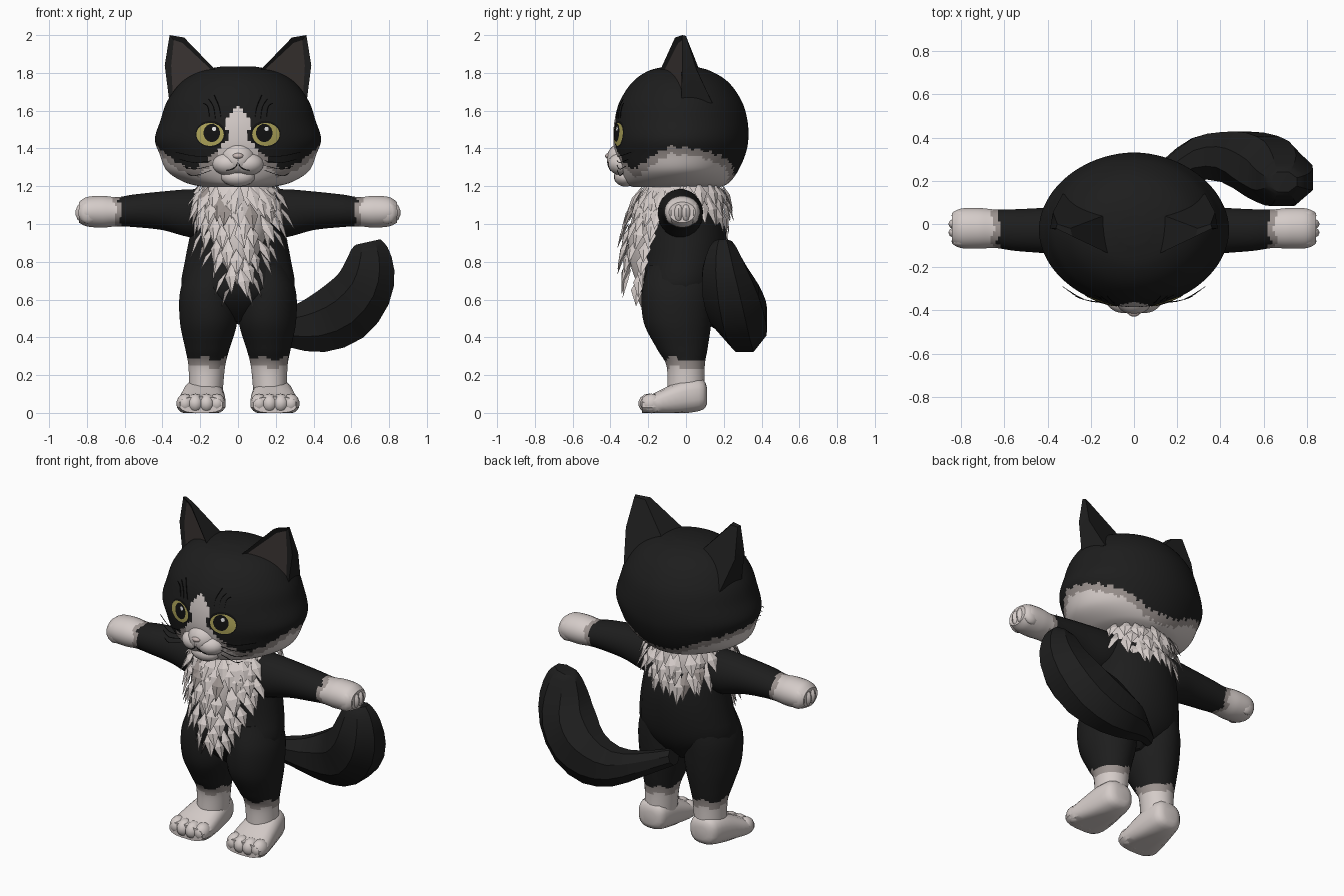
import bpy, bmesh, math, random
from math import sin, cos, pi
from mathutils import Vector
from mathutils.bvhtree import BVHTree

random.seed(4)
cube = bpy.data.objects.get("Cube")
if cube:
    bpy.data.objects.remove(cube)


def material(name, r, g, b):
    m = bpy.data.materials.new(name)
    m.use_nodes = True
    m.diffuse_color = (r, g, b, 1)
    bsdf = m.node_tree.nodes["Principled BSDF"]
    bsdf.inputs["Base Color"].default_value = (r, g, b, 1)
    bsdf.inputs["Roughness"].default_value = 0.9
    return m


BLACK = material("black fur", .0125, .0125, .0125)
WHITE = material("white fur", .66, .60, .58)
GREY = material("grey fur edge", .33, .29, .275)
EAR = material("inner ear", .042, .034, .032)
IRIS = material("olive iris", .42, .37, .10)
PINK = material("pale nose", .56, .47, .45)
PUPIL = material("pupil", .006, .006, .006)
GLINT = material("eye glint", .85, .85, .85)


def finish(name, bm, mats, rule=None, angle=35):
    """Turn a bmesh into an object, coloured by an optional rule on face centres."""
    bmesh.ops.recalc_face_normals(bm, faces=bm.faces)
    if rule:
        for f in bm.faces:
            f.material_index = rule(f.calc_center_median())
    mesh = bpy.data.meshes.new(name)
    bm.to_mesh(mesh)
    bm.free()
    for m in mats:
        mesh.materials.append(m)
    mesh.shade_smooth()
    mesh.set_sharp_from_angle(angle=math.radians(angle))
    ob = bpy.data.objects.new(name, mesh)
    bpy.context.collection.objects.link(ob)
    return ob


def spline(rows, steps):
    """Catmull-Rom interpolation of tuples."""
    out = []
    for i in range(len(rows) - 1):
        a, b, c, d = (rows[max(0, min(len(rows) - 1, i + k))] for k in (-1, 0, 1, 2))
        for s in range(steps):
            t = s / steps
            out.append([q + .5 * t * (r - p + t * (2*p - 5*q + 4*r - w + t * (3*(q - r) + w - p)))
                        for p, q, r, w in zip(a, b, c, d)])
    return out + [list(rows[-1])]


def loft(name, rows, mats, u, v=None, segs=16, steps=3, rule=None, power=1.0, floor=None, angle=35):
    """Skin rings (x, y, z, radius_u, radius_v); v follows the path if not given."""
    bm, rings, pts = bmesh.new(), [], spline(rows, steps)
    u = Vector(u)
    for i, p in enumerate(pts):
        if v is None:
            tangent = Vector(pts[min(i + 1, len(pts) - 1)][:3]) - Vector(pts[max(i - 1, 0)][:3])
            w = tangent.cross(u).normalized()
        else:
            w = Vector(v)
        ring = []
        for k in range(segs):
            a = 2 * pi * (k + .5) / segs
            c, s = (math.copysign(abs(q) ** power, q) for q in (cos(a), sin(a)))
            co = Vector(p[:3]) + u * (p[3] * c) + w * (p[4] * s)
            if floor is not None:
                co.z = max(co.z, floor)
            ring.append(bm.verts.new(co))
        rings.append(ring)
    for r0, r1 in zip(rings, rings[1:]):
        for k in range(segs):
            bm.faces.new((r0[k], r0[(k+1) % segs], r1[(k+1) % segs], r1[k]))
    bm.faces.new(rings[0])
    bm.faces.new(rings[-1])
    return finish(name, bm, mats, rule, angle)


def ball(name, loc, scale, mat, segs=14):
    bm = bmesh.new()
    bmesh.ops.create_uvsphere(bm, u_segments=segs, v_segments=segs // 2 + 1, radius=1)
    for vert in bm.verts:
        vert.co = Vector(p + q * s for p, q, s in zip(loc, vert.co, scale))
    return finish(name, bm, [mat])


def lookup(table, t):
    for (a, p), (b, q) in zip(table, table[1:]):
        if t <= b:
            return p + (q - p) * max(0, t - a) / (b - a)
    return table[-1][1]


X, Y, Z = (1, 0, 0), (0, 1, 0), (0, 0, 1)
SIDES = ((1, "left"), (-1, "right"))

# Head: height, half width, front y, back y
profile = [(1.195, .18, -.28, .18), (1.22, .28, -.32, .23), (1.28, .375, -.35, .275),
           (1.37, .415, -.375, .315), (1.45, .44, -.385, .33), (1.55, .41, -.378, .325),
           (1.65, .375, -.35, .295), (1.75, .30, -.285, .225), (1.81, .20, -.20, .13),
           (1.835, .08, -.10, .04)]
cheek_line = [(0, 1.43), (.2, 1.42), (.45, 1.34), (.7, 1.285), (1.0, 1.33), (1.35, 1.41),
              (1.7, 1.40), (2.2, 1.35), (2.7, 1.27), (pi, 1.25)]
blaze = [(1.42, .06), (1.56, .057), (1.59, .035), (1.62, .012)]


def head_colour(c):
    ax = abs(c.x)
    turn = math.atan2(ax, -c.y)
    line = lookup(cheek_line, turn) + .008 * sin(turn * 37)
    if c.z < line or (c.y < -.2 and c.z < 1.62 and ax < lookup(blaze, c.z)):
        return 1 if c.z < line - .04 or turn < .3 else 2
    return 0


head = loft("head", [(0, (f + b) / 2, z, w, (b - f) / 2) for z, w, f, b in profile],
            [BLACK, WHITE, GREY], X, Y, segs=128, steps=8, rule=head_colour, power=1.04)

# Muzzle mound, chin and nose
muzzle = [ball(n + "_muzzle", (s * .048, -.335, 1.318), (.088, .078, .062), WHITE, 24) for s, n in SIDES]
muzzle += [ball("muzzle_mound", (0, -.325, 1.345), (.095, .095, .09), WHITE, 24),
           ball("chin", (0, -.32, 1.25), (.09, .062, .052), WHITE, 20),
           ball("nose", (0, -.407, 1.36), (.03, .022, .016), PINK)]
trees = []
for ob in [head] + muzzle:
    trees.append(BVHTree.FromPolygons([v.co for v in ob.data.vertices],
                                      [p.vertices for p in ob.data.polygons]))


def face_point(x, z, lift):
    hits = [t.ray_cast(Vector((x, -2, z)), Vector(Y))[0] for t in trees]
    return Vector((x, min([h.y for h in hits if h] or [-.3]) - lift, z))


def plate(name, cx, cz, rx, rz, lift, mat, segs=20):
    """Thin oval plate following the face."""
    bm, rings = bmesh.new(), []
    mid = bm.verts.new(face_point(cx, cz, lift))
    for q in (.35, .7, 1):
        rings.append([bm.verts.new(face_point(cx + q * rx * cos(2*pi*k/segs),
                                              cz + q * rz * sin(2*pi*k/segs), lift)) for k in range(segs)])
    for k in range(segs):
        n = (k + 1) % segs
        bm.faces.new((mid, rings[0][k], rings[0][n]))
        for a, b in zip(rings, rings[1:]):
            bm.faces.new((a[k], b[k], b[n], a[n]))
    ob = finish(name, bm, [mat])
    if ob.data.polygons[0].normal.y > 0:
        ob.data.flip_normals()


def strand(name, points, radius):
    loft(name, [(*p, radius, radius) for p in points], [PUPIL], Z, segs=4, steps=3)


# Eyes, mouth, whiskers and brow hairs
for s, n in SIDES:
    plate(n + "_eye_rim", s * .145, 1.476, .082, .071, .002, PUPIL)
    plate(n + "_iris", s * .148, 1.474, .073, .061, .004, IRIS)
    plate(n + "_pupil", s * .139, 1.482, .044, .048, .006, PUPIL)
    plate(n + "_glint", s * .139 + .012, 1.503, .012, .012, .008, GLINT, 8)
    strand(n + "_mouth", [face_point(s * x, z, 0) for x, z in
                          ((.003, 1.34), (.006, 1.312), (.028, 1.292), (.06, 1.284))], .0035)
    for i in range(4):
        z = 1.36 - .025 * i
        strand(f"{n}_whisker_{i}", [(s * .14, -.365, z), (s * .23, -.35, z - .01 * i),
                                    (s * (.33 - .02 * i), -.29 - .015 * i, z + .02 - .012 * i)], .002)
    for i in range(3):
        x = .09 + .03 * i
        strand(f"{n}_brow_hair_{i}", [face_point(s * x, 1.56, 0), face_point(s * (x + .01), 1.62, .012),
                                      face_point(s * (x + .035), 1.68 - .02 * i, .02)], .0025)

# Ears: hollow front, turned outwards, set into a faceted shell
for s, n in SIDES:
    bm = bmesh.new()
    front = [bm.verts.new((s * x, y, z)) for x, y, z in
             ((.09, -.15, 1.785), (.365, -.025, 1.66), (.388, -.02, 1.84), (.362, -.02, 2.0), (.285, -.058, 1.987))]
    back = [bm.verts.new((s * x, y, z)) for x, y, z in
            ((.11, .05, 1.78), (.33, .14, 1.64), (.375, .055, 1.82), (.355, .0, 1.995), (.295, -.02, 1.985))]
    cup = bm.faces.new(front)
    bm.faces.new(back)
    for k in range(5):
        bm.faces.new((front[k], front[(k+1) % 5], back[(k+1) % 5], back[k]))
    bmesh.ops.recalc_face_normals(bm, faces=bm.faces)
    bmesh.ops.inset_region(bm, faces=[cup], thickness=.032, depth=-.012)
    cup.material_index = 1
    finish(n + "_ear", bm, [BLACK, EAR], angle=25)

# Torso
loft("torso", [(0, -.035, .485, .04, .08), (0, -.035, .56, .2, .16), (0, -.035, .66, .30, .215),
               (0, -.01, .80, .285, .22), (0, 0, .95, .255, .215), (0, 0, 1.08, .23, .18),
               (0, 0, 1.2, .17, .14)], [BLACK], X, Y, segs=20)

# Legs, feet and toes
for s, n in SIDES:
    def leg_colour(c):
        edge = .285 + .012 * sin(40 * c.x + 31 * c.y)
        return 0 if c.z > edge else 2 if c.z > edge - .045 else 1
    loft(n + "_leg", [(s * .14, -.03, .78, .12, .17), (s * .158, -.045, .64, .15, .19),
                      (s * .156, -.045, .48, .152, .18), (s * .162, -.02, .34, .118, .135),
                      (s * .165, -.002, .25, .098, .102), (s * .17, 0, .12, .09, .1)],
         [BLACK, WHITE, GREY], X, Y, segs=28, steps=7, rule=leg_colour)
    loft(n + "_foot", [(s * .175, .112, .09, .045, .04), (s * .178, .09, .096, .085, .08),
                       (s * .182, .01, .09, .105, .092), (s * .188, -.09, .066, .12, .078),
                       (s * .195, -.18, .045, .13, .055), (s * .195, -.232, .042, .115, .043)],
         [WHITE], X, Z, power=.75, floor=0)
    for i, x in enumerate((.112, .167, .226, .28)):
        y = -.195 if i in (1, 2) else -.184
        ball(f"{n}_toe_{i}", (s * x, y, .05), (.046, .058, .052), WHITE, 12)

# Arms and paws
for s, n in SIDES:
    def arm_colour(c):
        edge = .625 + .012 * sin(45 * c.y + 38 * c.z)
        return 0 if abs(c.x) < edge else 2 if abs(c.x) < edge + .028 else 1
    loft(n + "_arm", [(s * .12, -.03, 1.06, .12, .12), (s * .25, -.03, 1.057, .12, .128),
                      (s * .4, -.03, 1.07, .107, .103), (s * .55, -.028, 1.07, .097, .087),
                      (s * .64, -.022, 1.065, .09, .078), (s * .72, -.02, 1.065, .095, .085),
                      (s * .80, -.02, 1.065, .092, .078), (s * .842, -.02, 1.062, .07, .055)],
         [BLACK, WHITE, GREY], Y, Z, segs=24, steps=7, rule=arm_colour)
    for i in range(4):
        reach = .805 if i in (1, 2) else .79
        ball(f"{n}_finger_{i}", (s * reach, -.08 + .04 * i, 1.06), (.056, .031, .06), WHITE, 12)

# Tail
loft("tail", [(0, .12, .52, .05, .05), (.14, .23, .48, .07, .075), (.27, .30, .455, .105, .115),
              (.42, .31, .47, .125, .165), (.56, .275, .535, .16, .185), (.66, .235, .65, .16, .17),
              (.695, .205, .77, .125, .145), (.695, .195, .87, .08, .105), (.69, .195, .905, .05, .07)],
     [BLACK], Y, segs=8, steps=2, angle=28)

# Bib and neck ruff under the tufts
bib = [(0, -.14, .68, .02, .13), (0, -.14, .76, .085, .165), (0, -.14, .87, .145, .185),
       (0, -.12, 1.0, .195, .195), (0, -.09, 1.12, .23, .19), (0, -.04, 1.2, .215, .2)]
loft("bib", [(x, y, z, rx * .9, ry * .9) for x, y, z, rx, ry in bib], [WHITE], X, Y, segs=20)
loft("ruff", [(0, .01, 1.08, .2, .18), (0, 0, 1.15, .21, .185), (0, 0, 1.22, .18, .17)],
     [WHITE], X, Y, segs=20)

# Fur tufts: broad ridged leaves in overlapping rows
bm = bmesh.new()


def tuft(p, normal, length, width, flare):
    down = (Vector((random.uniform(-.25, .25), 0, -1)) + normal * flare).normalized()
    side = down.cross(normal).normalized() * width
    mid = p + down * length * .45
    root, l, r, ridge, tip = (bm.verts.new(q) for q in (
        p - normal * .015, mid - side, mid + side, mid + normal * .012, p + down * length))
    shade = 1 if random.random() < .07 else 0
    for f in ((root, l, ridge), (root, ridge, r), (l, tip, ridge), (ridge, tip, r), (root, r, tip, l)):
        bm.faces.new(f).material_index = shade


def tuft_row(z, cy, rx, ry, start, end, count, length, flare):
    for i in range(count):
        a = math.radians(start + (end - start) * (i + random.uniform(.3, .7)) / count)
        normal = Vector((sin(a) / rx, -cos(a) / ry, 0)).normalized()
        tuft(Vector((rx * sin(a), cy - ry * cos(a), z + random.uniform(-.015, .015))),
             normal, length * random.uniform(.85, 1.15), .036, flare)


for i, row in enumerate(spline(bib, 2)[1:]):
    tuft_row(row[2], row[1], row[3], row[4], -85, 85, 2 + i, .155, .18 + .035 * i)
for z, length in ((1.215, .14), (1.16, .17)):
    tuft_row(z, -.005, .215, .205, 0, 360, 24, length, .35)
tuft_row(1.1, .01, .2, .19, 125, 235, 8, .18, .2)
finish("chest_fur", bm, [WHITE, GREY], angle=20)
